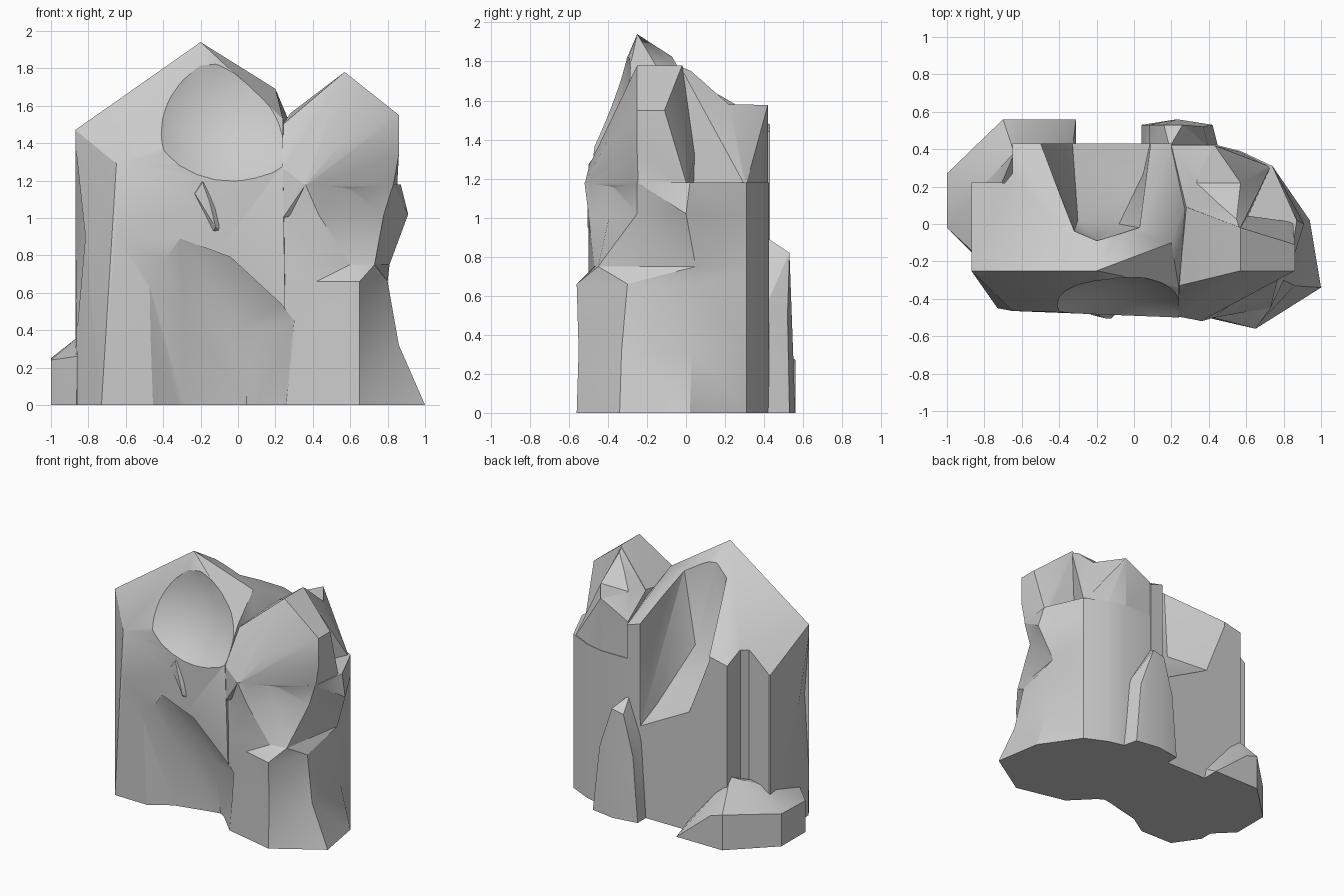
import bpy, bmesh, math

if "Cube" in bpy.data.objects:
    bpy.data.objects.remove(bpy.data.objects["Cube"])


def finish(bm, name):
    bmesh.ops.recalc_face_normals(bm, faces=bm.faces)
    me = bpy.data.meshes.new(name)
    bm.to_mesh(me)
    bm.free()
    ob = bpy.data.objects.new(name, me)
    bpy.context.scene.collection.objects.link(ob)
    return ob


def hull(name, points):
    """Faceted chunk: convex hull of a few corner points."""
    bm = bmesh.new()
    for p in points:
        bm.verts.new(p)
    res = bmesh.ops.convex_hull(bm, input=bm.verts[:])
    junk = {g for g in res["geom_interior"] + res["geom_unused"]
            if isinstance(g, bmesh.types.BMVert)}
    bmesh.ops.delete(bm, geom=list(junk), context='VERTS')
    bmesh.ops.dissolve_limit(bm, angle_limit=0.01, verts=bm.verts[:], edges=bm.edges[:])
    return finish(bm, name)


def loft(name, rings):
    """Skin a stack of closed rings."""
    bm = bmesh.new()
    rows = [[bm.verts.new(p) for p in r] for r in rings]
    n = len(rows[0])
    for a, b in zip(rows, rows[1:]):
        for i in range(n):
            j = (i + 1) % n
            bm.faces.new((a[i], a[j], b[j], b[i]))
    bm.faces.new(rows[0][::-1])
    bm.faces.new(rows[-1])
    bmesh.ops.triangulate(bm, faces=bm.faces[:])
    return finish(bm, name)


def combine(target, tools, op):
    """Boolean each tool into the target, then drop the tools."""
    for t in tools:
        m = target.modifiers.new(op, 'BOOLEAN')
        m.operation, m.solver, m.object = op, 'EXACT', t
        t.hide_render = True
    dg = bpy.context.evaluated_depsgraph_get()
    dg.update()
    me = bpy.data.meshes.new_from_object(target.evaluated_get(dg))
    target.modifiers.clear()
    target.data = me
    for t in tools:
        bpy.data.objects.remove(t)


# Left mass with the main peak
rock = hull("rock_body", [
    (-.86, -.26, 0), (-.87, -.25, 1.47), (-.73, -.45, 0), (-.65, -.465, 1.29),
    (-.65, -.465, .9), (-.31, -.47, 1.39), (-.2, -.25, 1.94), (-.2, -.31, 1.8),
    (.07, -.22, 1.73), (.2, -.1, 1.69), (.28, .09, 1.5), (.24, -.34, 1.53),
    (.24, -.5, 1.27), (.26, -.47, 0), (-.87, .22, 0), (-.87, .22, 1.26),
    (-.65, .43, 1.35), (-.65, .43, 0), (.02, .43, 1.5), (.2, .43, 1.44), (.2, .43, 0)])

# Right pillar, lower part: the front and side change with height, the back stays
back = [(.74, .31), (.57, .39), (.43, .425), (.12, .425), (.1, -.45)]
levels = [
    (0, (.26, -.47), (.65, -.56), (1, -.34), (.94, .02)),
    (.32, (.31, -.48), (.65, -.55), (.86, -.33), (.85, .03)),
    (.66, (.42, -.5), (.65, -.56), (.80, -.30), (.80, .05)),
    (.75, (.44, -.5), (.60, -.47), (.73, -.45), (.81, .05)),
    (1.02, (.43, -.5), (.58, -.39), (.78, -.25), (.91, 0)),
    (1.18, (.36, -.52), (.58, -.38), (.83, -.25), (.87, .02))]
lower = loft("pillar_lower", [[(x, y, z) for x, y in list(front) + back]
                              for z, *front in levels])

# Right pillar, upper front and upper back
upper = hull("pillar_upper", [
    (.235, -.495, 1.27), (.24, -.49, 1.0), (.36, -.518, 1.175), (.58, -.378, 1.175),
    (.86, -.25, 1.34), (.83, -.245, 1.17), (.86, -.25, 1.55), (.86, -.11, 1.55),
    (.85, .01, 1.15), (.57, -.25, 1.78), (.57, -.02, 1.78), (.28, .09, 1.56),
    (.24, -.33, 1.5), (.55, -.4, 1.4), (.2, .05, 1.1), (.5, .05, 1.1)])
rear = hull("pillar_rear", [
    (.565, -.03, 1.775), (.57, .22, 1.58), (.43, .42, 1.58), (.28, .085, 1.555),
    (.2, .42, 1.46), (.73, .305, 1.16), (.57, .385, 1.15), (.43, .42, 1.1),
    (.2, .42, 1.1), (.2, -.05, 1.1), (.57, -.05, 1.1)])

# Small chip on the front face
chip = hull("front_chip", [
    (-.26, -.44, 1.13), (-.2, -.44, 1.22), (-.14, -.44, 1.18), (-.06, -.44, .98),
    (-.07, -.44, .9), (-.15, -.44, .89), (-.23, -.485, 1.13), (-.19, -.49, 1.19),
    (-.15, -.505, 1.08), (-.12, -.505, .95)])
combine(rock, [lower, upper, rear, chip], 'UNION')

# Cutter: shallow arched niche at the front foot
arch = [(-.48, -.1), (-.48, .65), (-.31, .89), (-.04, .79), (.23, .54), (.3, .45), (.25, -.1)]
niche = hull("niche_cutter",
             [(x, y, z) for y in (-.472, -.7) for x, z in arch] +
             [(-.29, -.35, -.1), (.05, -.27, -.1), (-.29, -.37, .5), (.03, -.31, .4)])

# Cutter: deep channel from the crest down the back
channel = hull("channel_cutter", [
    (-.5, .43, 1.35), (-.5, .6, 1.35), (-.32, -.04, 1.78), (-.2, -.09, 1.83),
    (.03, -.02, 1.74), (.06, .3, 1.55), (.06, .43, 1.5), (.1, .6, 1.5),
    (-.5, .5, 2), (-.3, -.04, 2), (-.2, -.09, 2), (.03, -.02, 2), (.1, .5, 2),
    (-.3, .02, 1.2), (-.08, 0, 1.2), (-.3, .3, 1.0), (.05, .27, .82),
    (-.33, .45, .9), (.09, .45, .68), (-.33, .6, .85), (.09, .6, .62)])

# Cutter: step in the rear left corner
step = hull("corner_cutter", [(x, y, z) for z in (-.1, 1.9) for x, y in
                              [(-1, .23), (-.69, .22), (-.65, .27), (-.65, .6), (-1, .6)]])

# Cutter: dip behind the right pillar's top
dip = hull("dip_cutter", [(x, y, z) for x in (.3, 1) for y, z in
                          [(-.01, 1.782), (.22, 1.58), (.6, 1.575), (.6, 1.95), (.2, 1.95)]])

# Cutter: worn left front edge
wear = hull("edge_cutter", [(-.87, -.25, 1.4), (-.866, -.255, .35), (-.79, -.31, .9),
                            (-.88, -.1, .9), (-1, -.45, .9), (-1, -.2, .9)])

# Cutter: wide rounded scoop under the crest
bm = bmesh.new()
bmesh.ops.create_icosphere(bm, subdivisions=4, radius=.74)
bmesh.ops.translate(bm, verts=bm.verts, vec=(-.05, -1.02, 1.71))
scoop = finish(bm, "scoop_cutter")
combine(rock, [niche, channel, step, dip, wear, scoop], 'DIFFERENCE')

# Low boulder at the rear left foot
boulder = hull("foot_boulder", [
    (-1, -.02, 0), (-1, .27, 0), (-.82, .38, 0), (-.7, .56, 0), (-.31, .56, 0),
    (-.31, .4, 0), (-.86, -.16, 0), (-1, -.02, .24), (-1, .27, .25), (-.82, .38, .27),
    (-.7, .56, .27), (-.86, -.15, .26), (-.86, .15, .36), (-.64, .38, .48),
    (-.6, .56, .24), (-.33, .4, .1), (-.6, .1, 0)])

# Rear buttress
buttress = hull("rear_buttress", [
    (.04, .41, 0), (.04, .53, 0), (.23, .56, 0), (.42, .53, 0), (.45, .41, 0),
    (.19, .41, .9), (.16, .53, .8), (.26, .53, .82), (.37, .52, .5), (.4, .41, .55),
    (.08, .41, .6), (.08, .53, .5)])

for ob in (rock, boulder, buttress):
    bpy.ops.object.select_all(action='DESELECT')
    ob.select_set(True)
    bpy.context.view_layer.objects.active = ob
    bpy.ops.object.shade_smooth_by_angle(angle=math.radians(28))
